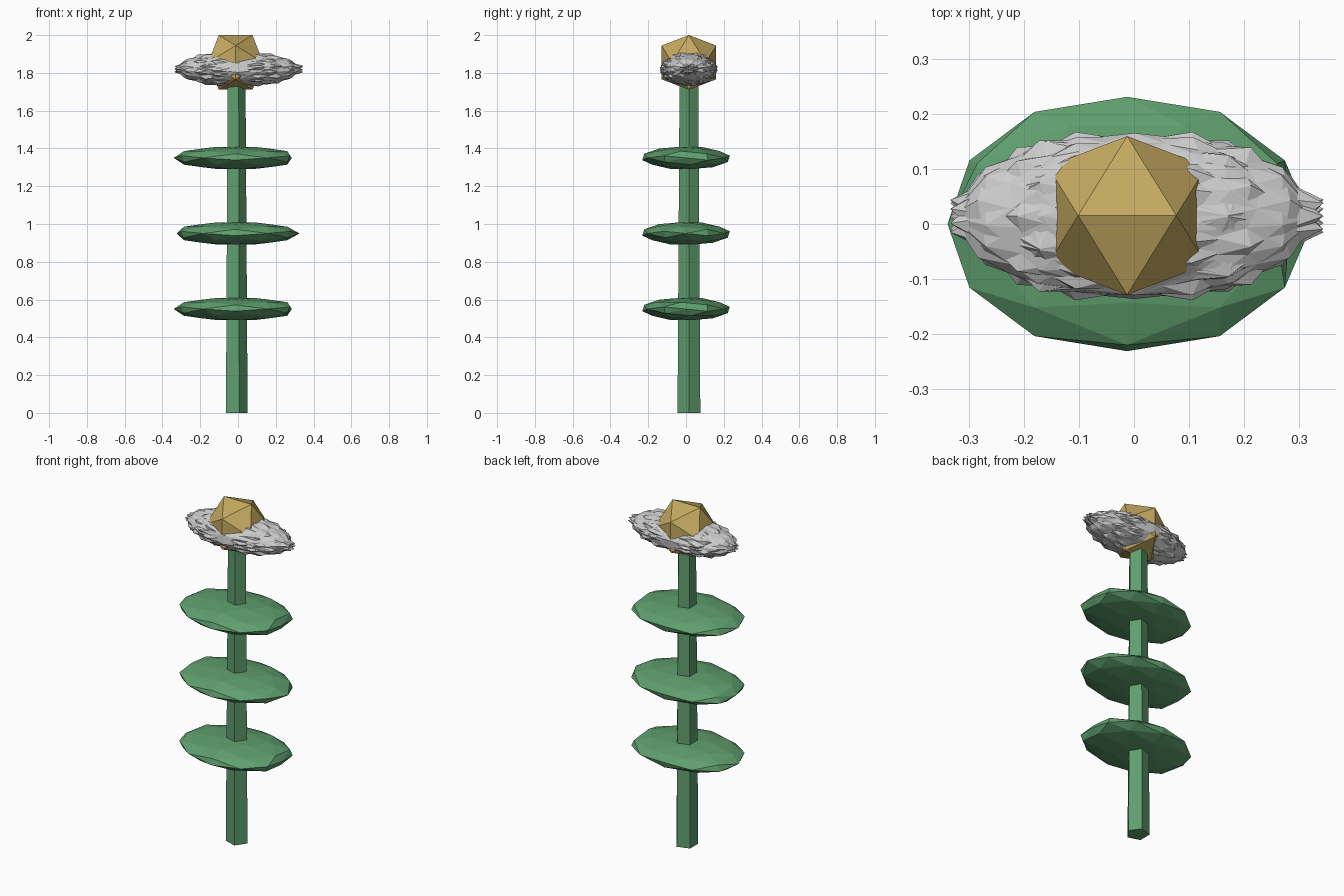
import bpy, bmesh, math
from mathutils import Vector, Matrix

if "Cube" in bpy.data.objects:
    bpy.data.objects.remove(bpy.data.objects["Cube"])

CX, CY = -0.0125, 0.0155


def material(name, rgb):
    m = bpy.data.materials.new(name)
    m.diffuse_color = (*rgb, 1)
    m.use_nodes = True
    m.node_tree.nodes["Principled BSDF"].inputs["Base Color"].default_value = m.diffuse_color
    return m


green = material("leaf_green", (0.115, 0.345, 0.155))
gold = material("gold", (0.56, 0.40, 0.12))


def finish(bm, name, mat=None):
    me = bpy.data.meshes.new(name)
    bmesh.ops.recalc_face_normals(bm, faces=bm.faces)
    bm.to_mesh(me)
    bm.free()
    ob = bpy.data.objects.new(name, me)
    bpy.context.collection.objects.link(ob)
    if mat:
        me.materials.append(mat)
    return ob


def face_up_ico(bm, level):
    """Icosphere resting on a face, widest equator vertex turned to x."""
    tmp = bmesh.new()
    bmesh.ops.create_icosphere(tmp, subdivisions=1, radius=1)
    tmp.normal_update()
    f = tmp.faces[:][0]
    rot = f.normal.rotation_difference(Vector((0, 0, 1))).to_matrix().to_4x4()
    tmp.free()
    vs = bmesh.ops.create_icosphere(bm, subdivisions=level, radius=1)["verts"]
    bmesh.ops.transform(bm, matrix=rot, verts=vs)
    v = max(vs, key=lambda v: v.co.xy.length).co
    bmesh.ops.transform(bm, matrix=Matrix.Rotation(-math.atan2(v.y, v.x), 4, 'Z'), verts=vs)
    return vs


# Stem: tapered five-sided column with one corner toward +x
bm = bmesh.new()
H = 1.8
bmesh.ops.create_cone(bm, cap_ends=True, segments=5, radius1=0.0635, radius2=0.052, depth=H)
tip = max(bm.verts, key=lambda v: v.co.xy.length).co
turn = Matrix.Rotation(-math.atan2(tip.y, tip.x), 4, 'Z')
bmesh.ops.transform(bm, matrix=Matrix.Translation((CX, CY, H / 2)) @ turn, verts=bm.verts)
finish(bm, "stem", green)

# Leaves: flattened faceted discs, blunt at one end
for i, (z, xmin, xmax) in enumerate([(0.55, -0.34, 0.285), (0.95, -0.325, 0.325), (1.35, -0.34, 0.285)]):
    bm = bmesh.new()
    for v in face_up_ico(bm, 2):
        x = CX + v.co.x * 0.338
        v.co = (min(max(x, xmin), xmax), v.co.y * 0.236, z + v.co.z * 0.062)
    finish(bm, f"leaf_{i + 1}", green)

# Petals: faceted lobes rolled round the long axis, with sharper ones poking out as spikes
bm = bmesh.new()
for level, count, size in ((2, 4, 1.0), (1, 7, 1.05)):
    for k in range(count):
        vs = face_up_ico(bm, level)
        roll = Matrix.Rotation(k * math.tau / count, 4, 'X')
        for v in vs:
            p = roll @ v.co * size
            v.co = (max(p.x * 0.335, -0.335), 0.0145 + p.y * 0.154, 1.82 + p.z * 0.092)
finish(bm, "petals")

# Flower centre: icosahedron with an edge on top running along x
bm = bmesh.new()
r = 0.17
a, b = r * 0.5257, r * 0.8507
for s in (-1, 1):
    for t in (-1, 1):
        for p in ((s * a, 0, t * b), (s * b, t * a, 0), (0, s * b, t * a)):
            bm.verts.new(Vector(p) + Vector((CX, CY, 2 - b)))
bmesh.ops.convex_hull(bm, input=bm.verts)
finish(bm, "flower_centre", gold)
